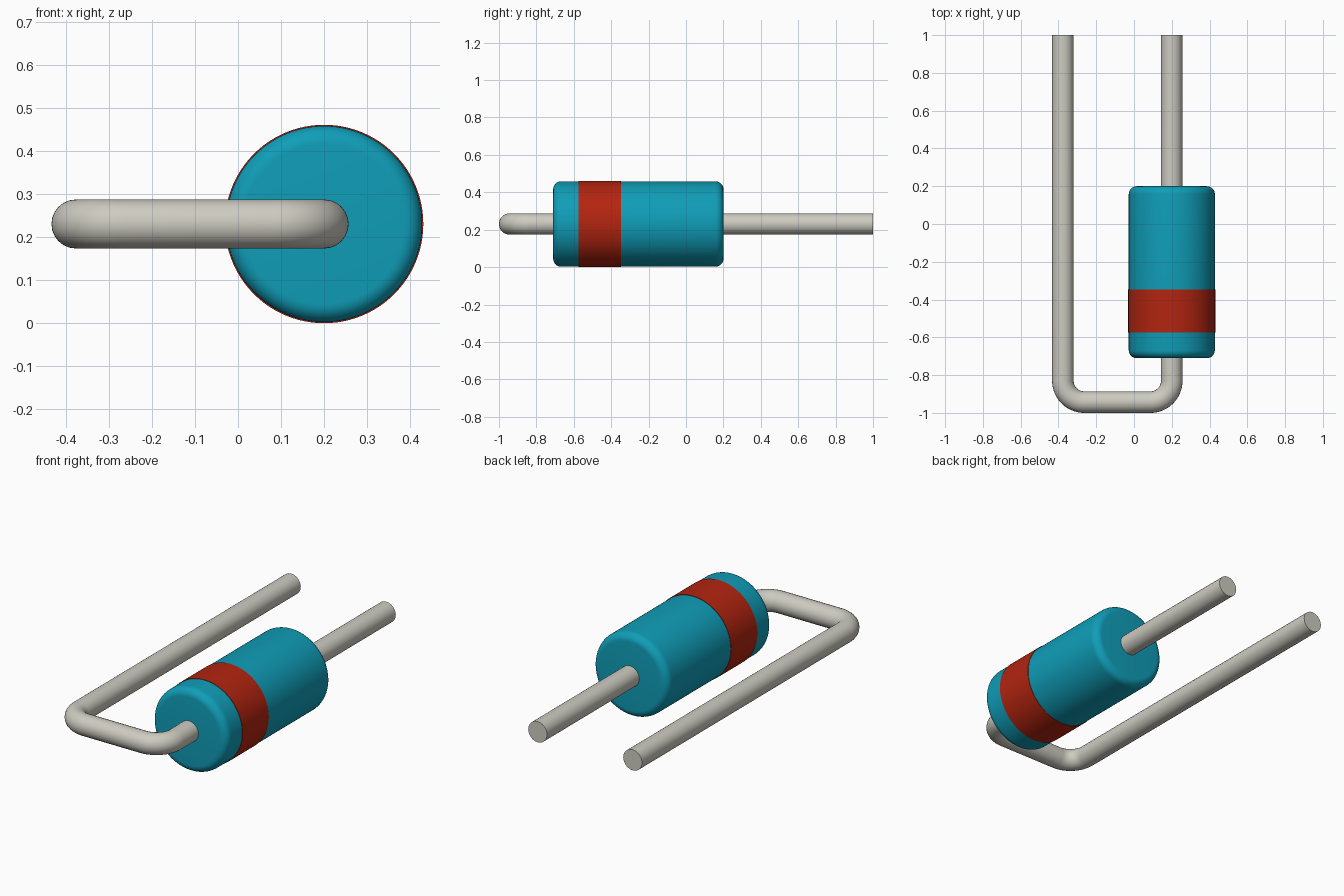
import bpy, bmesh, math

if "Cube" in bpy.data.objects:
    bpy.data.objects.remove(bpy.data.objects["Cube"])

AXIS_X, AXIS_Z = 0.2, 0.2305      # body axis, running along y
SEGMENTS = 96


def material(name, rgb):
    m = bpy.data.materials.new(name)
    m.diffuse_color = (*rgb, 1)
    m.use_nodes = True
    m.node_tree.nodes["Principled BSDF"].inputs["Base Color"].default_value = m.diffuse_color
    return m


teal = material("teal", (0.005, 0.34, 0.48))
red = material("red", (0.45, 0.018, 0.005))
metal = material("metal grey", (0.61, 0.597, 0.53))


def smooth(obj):
    bpy.ops.object.select_all(action='DESELECT')
    obj.select_set(True)
    bpy.context.view_layer.objects.active = obj
    bpy.ops.object.shade_smooth_by_angle(angle=math.radians(35))


def lathe(name, profile, mat):
    """Spin (radius, y) points around the body axis; radius 0 closes an end."""
    bm = bmesh.new()
    rings = []
    for r, y in profile:
        if r == 0:
            rings.append([bm.verts.new((0, y, 0))] * SEGMENTS)
        else:
            angles = [2 * math.pi * i / SEGMENTS for i in range(SEGMENTS)]
            rings.append([bm.verts.new((r * math.cos(a), y, r * math.sin(a))) for a in angles])
    for a, b in zip(rings, rings[1:]):
        for i in range(SEGMENTS):
            j = (i + 1) % SEGMENTS
            bm.faces.new(list(dict.fromkeys((a[i], a[j], b[j], b[i]))))
    bmesh.ops.recalc_face_normals(bm, faces=bm.faces)
    mesh = bpy.data.meshes.new(name)
    bm.to_mesh(mesh)
    bm.free()
    mesh.materials.append(mat)
    obj = bpy.data.objects.new(name, mesh)
    obj.location = (AXIS_X, 0, AXIS_Z)
    bpy.context.collection.objects.link(obj)
    smooth(obj)
    return obj


def arc(cx, cy, r, start, end, steps):
    angles = [math.radians(start + (end - start) * i / steps) for i in range(steps + 1)]
    return [(cx + r * math.cos(a), cy + r * math.sin(a)) for a in angles]


# Cylindrical body with rounded rims
R, Y0, Y1, F = 0.228, -0.71, 0.2, 0.042
lathe("body", [(0, Y0)] + arc(R - F, Y0 + F, F, -90, 0, 8)
      + arc(R - F, Y1 - F, F, 0, 90, 8) + [(0, Y1)], teal)

# Thin painted band around the body
lathe("band", [(R, -0.575), (0.2305, -0.575), (0.2305, -0.348), (R, -0.348)], red)

# Hairpin wire lead passing through the body
WIRE, BEND, LEFT_X, BOTTOM = 0.057, 0.113, -0.3765, -0.943
path = ([(LEFT_X, 1)]
        + arc(LEFT_X + BEND, BOTTOM + BEND, BEND, 180, 270, 16)
        + arc(AXIS_X - BEND, BOTTOM + BEND, BEND, 270, 360, 16)
        + [(AXIS_X, 1)])
curve = bpy.data.curves.new("wire_lead", 'CURVE')
curve.dimensions = '3D'
curve.bevel_depth = WIRE
curve.bevel_resolution = 10
curve.use_fill_caps = True
spline = curve.splines.new('POLY')
spline.points.add(len(path) - 1)
for point, (x, y) in zip(spline.points, path):
    point.co = (x, y, AXIS_Z, 1)
curve.materials.append(metal)
lead = bpy.data.objects.new("wire_lead", curve)
bpy.context.collection.objects.link(lead)
bpy.ops.object.select_all(action='DESELECT')
lead.select_set(True)
bpy.context.view_layer.objects.active = lead
bpy.ops.object.convert(target='MESH')
smooth(bpy.context.view_layer.objects.active)
